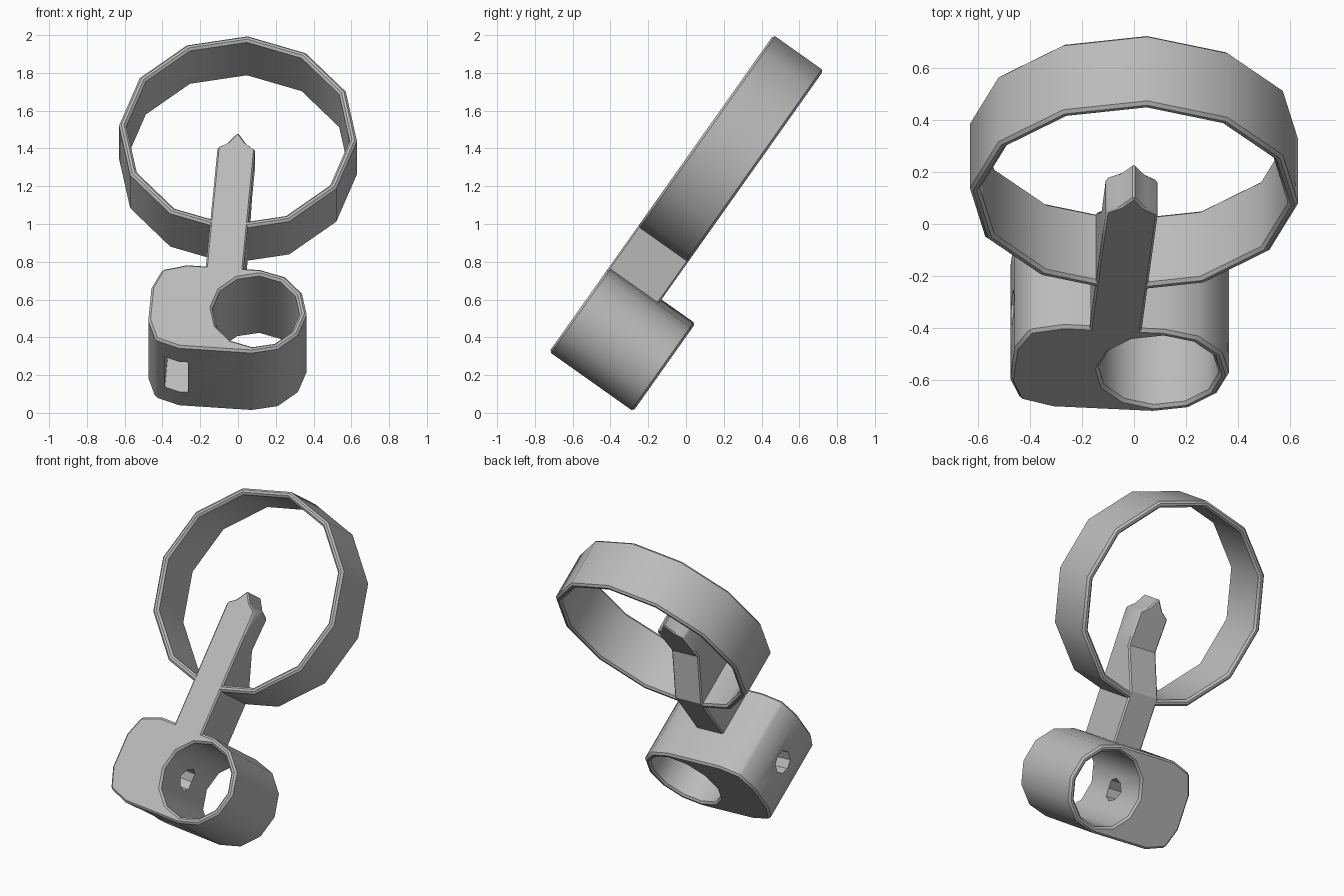
import bpy, bmesh
from math import cos, sin, pi, radians
from mathutils import Matrix, Vector

cube = bpy.data.objects.get("Cube")
if cube:
    bpy.data.objects.remove(cube)

# single grey material
grey = bpy.data.materials.new("grey plastic")
grey.use_nodes = True
colour = (0.5, 0.5, 0.5, 1)
grey.diffuse_color = colour
grey.node_tree.nodes["Principled BSDF"].inputs["Base Color"].default_value = colour

# the whole part leans back and twists slightly; origin is the ring centre
LEAN = (Matrix.Translation((0, 0.099, 1.486)) @ Matrix.Rotation(radians(54.7), 4, 'X')
        @ Matrix.Rotation(radians(-4.6), 4, 'Z'))
RING_DEPTH, BLOCK_DEPTH = 0.325, 0.545
BORE = Vector((0.187, -1.144))


def finish(name, bm):
    bmesh.ops.recalc_face_normals(bm, faces=bm.faces)
    mesh = bpy.data.meshes.new(name)
    bm.to_mesh(mesh)
    bm.free()
    mesh.materials.append(grey)
    obj = bpy.data.objects.new(name, mesh)
    bpy.context.collection.objects.link(obj)
    return obj


def prism(name, outline, front, back):
    bm = bmesh.new()
    loops = [[bm.verts.new((x, y, z)) for x, y in outline] for z in (front, back)]
    n = len(outline)
    for loop in loops:
        bm.faces.new(loop)
    for i in range(n):
        j = (i + 1) % n
        bm.faces.new((loops[0][i], loops[0][j], loops[1][j], loops[1][i]))
    return finish(name, bm)


def polygon(centre, radius, sides=12):
    return [(centre[0] + radius * cos(pi / 2 + 2 * pi * i / sides),
             centre[1] + radius * sin(pi / 2 + 2 * pi * i / sides)) for i in range(sides)]


def select(obj):
    bpy.ops.object.select_all(action='DESELECT')
    obj.select_set(True)
    bpy.context.view_layer.objects.active = obj


def cut(obj, cutter):
    mod = obj.modifiers.new("cut", 'BOOLEAN')
    mod.operation, mod.solver, mod.object = 'DIFFERENCE', 'EXACT', cutter
    select(obj)
    bpy.ops.object.modifier_apply(modifier=mod.name)
    bpy.data.objects.remove(cutter)


def chamfer(obj, width=0.012):
    mod = obj.modifiers.new("chamfer", 'BEVEL')
    mod.width, mod.segments = width, 1
    mod.limit_method, mod.angle_limit = 'ANGLE', radians(50)
    select(obj)
    bpy.ops.object.modifier_apply(modifier=mod.name)


# large ring
ring = prism("large_ring", polygon((0, 0), 0.632), 0, -RING_DEPTH)
cut(ring, prism("ring_cutter", polygon((0, 0), 0.593), 0.1, -0.6))
chamfer(ring)

# clamp block: round on one side, chamfered corners on the other
right_side = [p for p in polygon(BORE, 0.27) if p[0] > BORE.x - 0.01]
right_side.sort(key=lambda p: p[1])
corner = [(-0.2, 0.27), (-0.328, 0.228), (-0.376, 0.105)]
left_side = ([(x, BORE.y + d) for x, d in corner]
             + [(x, BORE.y - d) for x, d in reversed(corner)])
block = prism("clamp_block", right_side + left_side, 0, -BLOCK_DEPTH)
cut(block, prism("bore_cutter", polygon(BORE, 0.232), 0.1, -0.8))
chamfer(block)

# screw hole from the flat side into the bore
screw = prism("screw_cutter", polygon((0, 0), 0.07, 8), -0.5, BORE.x)
screw.data.transform(Matrix.Translation((0, BORE.y, -BLOCK_DEPTH / 2))
                     @ Matrix.Rotation(pi / 2, 4, 'Y'))
cut(block, screw)

# nut slot from the underside
slot = [(-0.277, -1.5), (-0.152, -1.5), (-0.152, -1.03), (-0.277, -1.03)]
cut(block, prism("slot_cutter", slot, -0.135, -0.41))

# pointed stem: rows of half width, height, depth
rows = [(0.1, -0.9, 0.325), (0.1, -0.56, 0.325), (0.1, -0.31, 0.155),
        (0.1, -0.105, 0.165), (0.05, -0.07, 0.165)]
bm = bmesh.new()
quads = [[bm.verts.new((sx * w, s, -z)) for sx, z in ((-1, 0), (1, 0), (1, d), (-1, d))]
         for w, s, d in rows]
bm.faces.new(quads[0])
for low, high in zip(quads, quads[1:]):
    for i in range(4):
        j = (i + 1) % 4
        bm.faces.new((low[i], low[j], high[j], high[i]))
tip_front, tip_back = bm.verts.new((0, 0, 0)), bm.verts.new((0, 0, -0.165))
fl, fr, br, bl = quads[-1]
bm.faces.new((fl, fr, tip_front))
bm.faces.new((br, bl, tip_back))
bm.faces.new((fr, br, tip_back, tip_front))
bm.faces.new((bl, fl, tip_front, tip_back))
stem = finish("pointed_stem", bm)
chamfer(stem, 0.008)

# place and shade
for obj in (ring, block, stem):
    obj.matrix_world = LEAN
    select(obj)
    bpy.ops.object.shade_smooth_by_angle(angle=radians(32))
